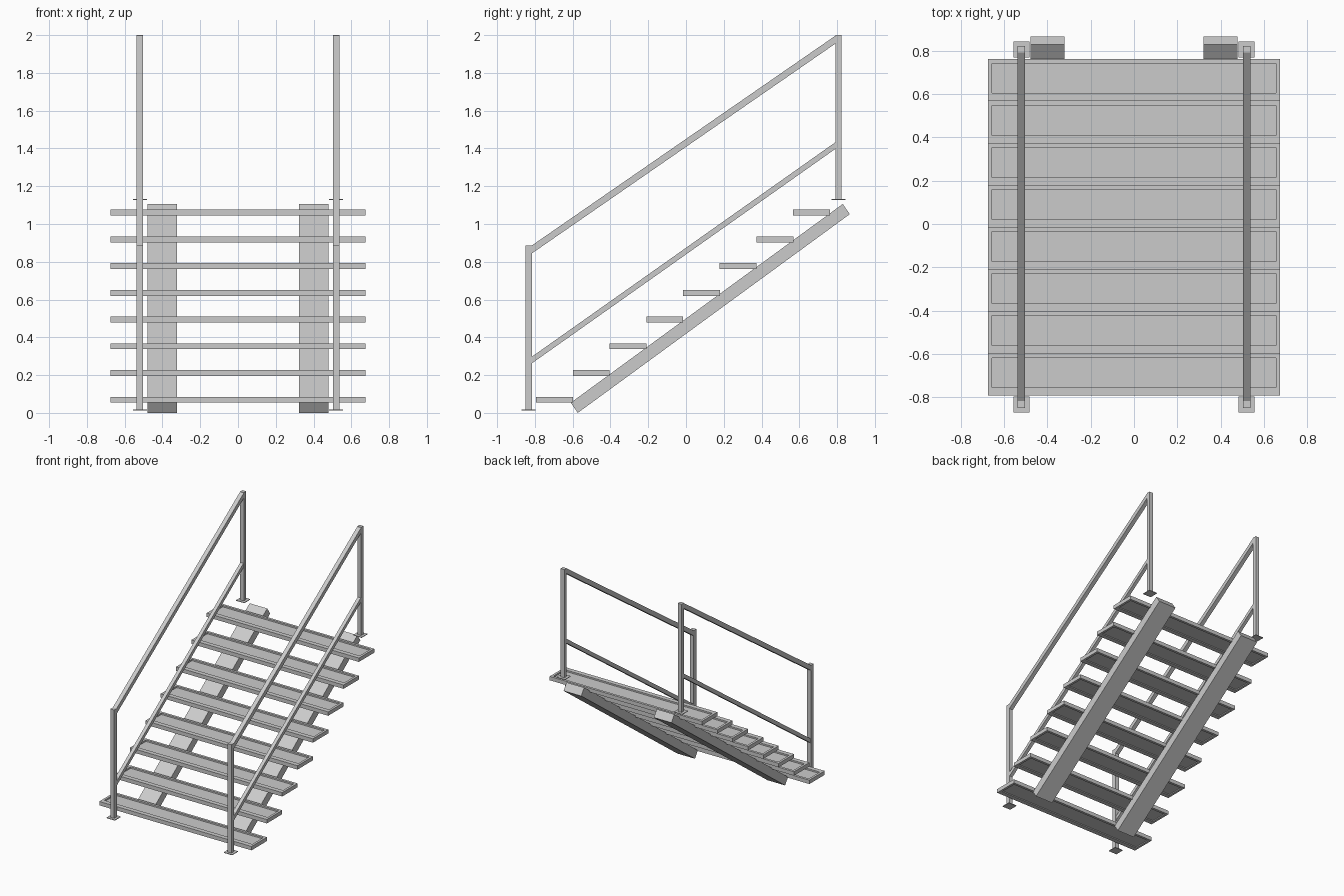
import bpy, bmesh
from mathutils import Vector

if "Cube" in bpy.data.objects:
    bpy.data.objects.remove(bpy.data.objects["Cube"])


def finish(bm, name):
    bmesh.ops.recalc_face_normals(bm, faces=bm.faces[:])
    me = bpy.data.meshes.new(name)
    bm.to_mesh(me)
    bm.free()
    ob = bpy.data.objects.new(name, me)
    bpy.context.collection.objects.link(ob)
    return ob


def side_profile(name, pts, x0, x1):
    """Extrude a (y, z) outline from x0 to x1."""
    bm = bmesh.new()
    f = bm.faces.new([bm.verts.new((x0, y, z)) for y, z in pts])
    r = bmesh.ops.extrude_face_region(bm, geom=[f])
    moved = [v for v in r["geom"] if isinstance(v, bmesh.types.BMVert)]
    bmesh.ops.translate(bm, verts=moved, vec=(x1 - x0, 0, 0))
    return finish(bm, name)


def box(name, x0, x1, y0, y1, z0, z1):
    return side_profile(name, [(y0, z0), (y1, z0), (y1, z1), (y0, z1)], x0, x1)


def tread(name, y0, y1, z0, z1):
    """Pan tread: rim with a recessed plate above and below."""
    bm = bmesh.new()

    def ring(x, a, b, z):
        return [bm.verts.new(p) for p in ((-x, a, z), (x, a, z), (x, b, z), (-x, b, z))]
    X, xi, a, b = 0.675, 0.656, y0 + 0.037, y1 - 0.02
    rings = [ring(xi, a, b, z0 + 0.008), ring(xi, a, b, z0), ring(X, y0, y1, z0),
             ring(X, y0, y1, z1), ring(xi, a, b, z1), ring(xi, a, b, z1 - 0.012)]
    for p, q in zip(rings, rings[1:]):
        for i in range(4):
            j = (i + 1) % 4
            bm.faces.new((p[i], p[j], q[j], q[i]))
    bm.faces.new(rings[0])
    bm.faces.new(rings[-1])
    return finish(bm, name)


# Treads
for i in range(8):
    y, z = -0.793 + i * 0.1943, 0.054 + i * 0.1415
    tread(f"tread_{i + 1}", y, y + 0.195, z, z + 0.031)

for s, side in ((-1, "left"), (1, "right")):
    # Sloping stringer under the treads
    side_profile(f"{side}_stringer",
                 [(-0.573, 0.0), (0.867, 1.052), (0.830, 1.106), (-0.610, 0.054)],
                 s * 0.40 - 0.078, s * 0.40 + 0.078)

    # Posts and base plates
    c = s * 0.52
    for label, y, z0, z1 in (("lower", -0.833, 0.012, 0.885), ("upper", 0.807, 1.128, 2.0)):
        h = 0.017 if label == "lower" else 0.015
        box(f"{side}_{label}_post", c - 0.017, c + 0.017, y - h, y + h, z0, z1)
        box(f"{side}_{label}_base_plate", c - 0.037, c + 0.037,
            y - 0.037, y + 0.037, z0, z0 + 0.005)

    # Handrail and middle rail
    side_profile(f"{side}_handrail",
                 [(-0.818, 0.843), (0.794, 1.957), (0.794, 1.999), (-0.818, 0.885)],
                 c - 0.017, c + 0.017)
    side_profile(f"{side}_middle_rail",
                 [(-0.818, 0.261), (0.794, 1.400), (0.794, 1.435), (-0.818, 0.296)],
                 c - 0.014, c + 0.014)
